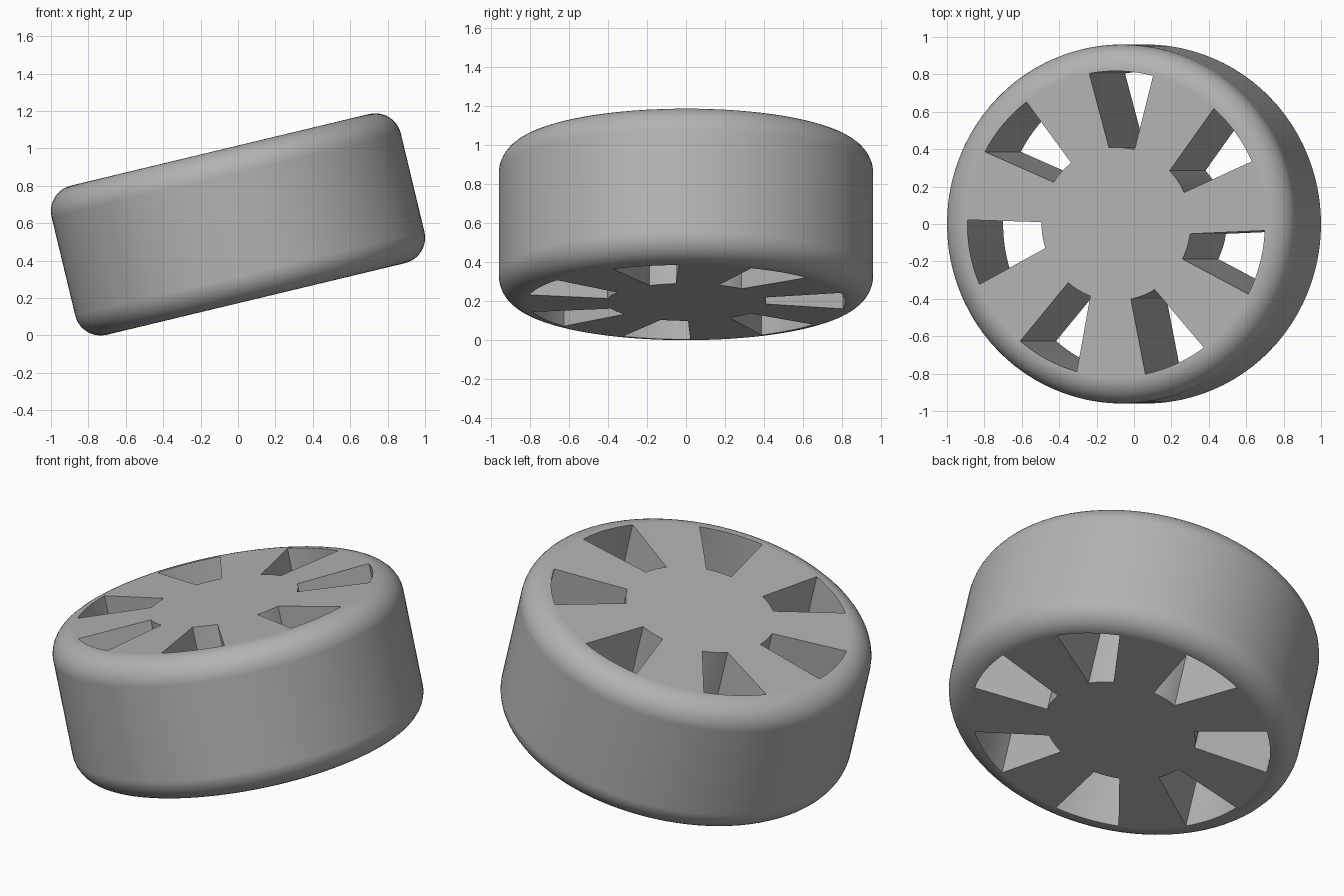
import bpy, bmesh
from math import radians, sin, cos, pi

cube = bpy.data.objects.get("Cube")
if cube:
    bpy.data.objects.remove(cube)

RADIUS, HEIGHT, FILLET = 0.96, 0.82, 0.14
TILT = radians(-13.5)
SLOTS = 7

# Plain grey for the whole wheel
grey = bpy.data.materials.new("plain_grey")
grey.use_nodes = True
colour = (0.45, 0.45, 0.45, 1)
grey.diffuse_color = colour
grey.node_tree.nodes["Principled BSDF"].inputs["Base Color"].default_value = colour


def make_object(name, bm):
    mesh = bpy.data.meshes.new(name)
    bmesh.ops.recalc_face_normals(bm, faces=bm.faces)
    bm.to_mesh(mesh)
    bm.free()
    obj = bpy.data.objects.new(name, mesh)
    bpy.context.collection.objects.link(obj)
    mesh.materials.append(grey)
    return obj


def arc(radius, start, end, steps):
    for i in range(steps + 1):
        a = radians(start + (end - start) * i / steps)
        yield radius * cos(a), radius * sin(a)


# Solid disc with rounded rims
bm = bmesh.new()
bmesh.ops.create_cone(bm, cap_ends=True, segments=96, radius1=RADIUS,
                      radius2=RADIUS, depth=HEIGHT)
rims = [e for e in bm.edges if abs(e.verts[0].co.z - e.verts[1].co.z) < 0.01]
bmesh.ops.bevel(bm, geom=rims, offset=FILLET, segments=10, profile=0.5,
                affect='EDGES', clamp_overlap=True)
wheel = make_object("wheel", bm)

# Slightly skewed wedge slots running right through the disc
bm = bmesh.new()
for k in range(SLOTS):
    mid = 88 + k * 360 / SLOTS
    outline = list(arc(0.818, mid - 12.4, mid + 12.4, 8))
    outline += list(arc(0.41, mid + 7.5, mid - 12.3, 4))
    face = bm.faces.new([bm.verts.new((x, y, -HEIGHT)) for x, y in outline])
    walls = bmesh.ops.extrude_face_region(bm, geom=[face])
    tops = [v for v in walls["geom"] if isinstance(v, bmesh.types.BMVert)]
    bmesh.ops.translate(bm, vec=(0, 0, 2 * HEIGHT), verts=tops)
cutter = make_object("slot_cutter", bm)
cutter.hide_render = True

cut = wheel.modifiers.new("slots", 'BOOLEAN')
cut.operation = 'DIFFERENCE'
cut.solver = 'EXACT'
cut.object = cutter

bpy.ops.object.select_all(action='DESELECT')
wheel.select_set(True)
bpy.context.view_layer.objects.active = wheel
bpy.ops.object.modifier_apply(modifier=cut.name)
bpy.data.objects.remove(cutter)

# Smooth rims, flat caps, sharp slot edges
bpy.ops.object.shade_smooth_by_angle(angle=radians(30))
weighted = wheel.modifiers.new("weighted_normals", 'WEIGHTED_NORMAL')
weighted.keep_sharp = True

# Lean the wheel so that its left side is raised
wheel.rotation_euler = (0, TILT, 0)
wheel.location = (0, 0, (RADIUS - FILLET) * sin(-TILT)
                  + (HEIGHT / 2 - FILLET) * cos(TILT) + FILLET)
